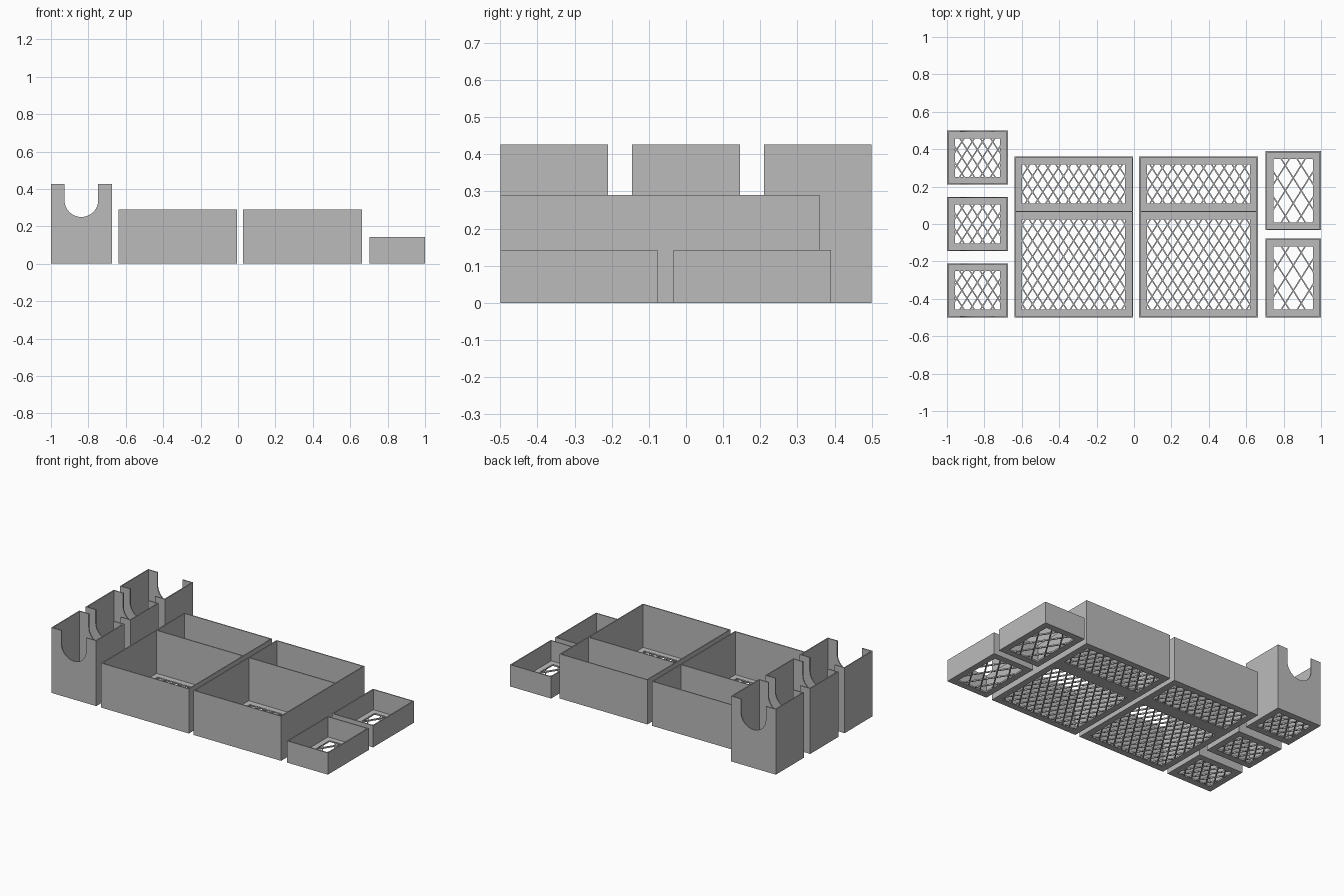
import bpy, bmesh, math
from mathutils import Matrix, Vector

if "Cube" in bpy.data.objects:
    bpy.data.objects.remove(bpy.data.objects["Cube"], do_unlink=True)

WALL, FLOOR, RIM, STRAND = 0.007, 0.01, 0.042, 0.007

grey = bpy.data.materials.new("plain grey")
grey.use_nodes = True
grey.diffuse_color = (0.5, 0.5, 0.5, 1)
grey.node_tree.nodes["Principled BSDF"].inputs["Base Color"].default_value = (0.5, 0.5, 0.5, 1)


def finish(bm, name):
    bmesh.ops.recalc_face_normals(bm, faces=bm.faces)
    mesh = bpy.data.meshes.new(name)
    bm.to_mesh(mesh)
    bm.free()
    mesh.materials.append(grey)
    obj = bpy.data.objects.new(name, mesh)
    bpy.context.collection.objects.link(obj)
    return obj


def box(bm, x0, x1, y0, y1, z0, z1):
    centre = Matrix.Translation(((x0 + x1) / 2, (y0 + y1) / 2, (z0 + z1) / 2))
    size = Matrix.Diagonal((x1 - x0, y1 - y0, z1 - z0, 1))
    bmesh.ops.create_cube(bm, size=1, matrix=centre @ size)


def notched_wall(bm, x0, x1, y, height, radius=0.09, arc_z=0.34):
    """Upright wall with a U-shaped cut-out in its top edge."""
    mid = (x0 + x1) / 2
    arc = [(mid + radius * math.cos(a), arc_z - radius * math.sin(a))
           for a in (math.pi * i / 24 for i in range(25))]
    outline = [(x0, 0), (x1, 0), (x1, height), (mid + radius, height)]
    outline += arc + [(mid - radius, height), (x0, height)]
    face = bm.faces.new([bm.verts.new((x, y, z)) for x, z in outline])
    ext = bmesh.ops.extrude_face_region(bm, geom=[face])
    moved = [v for v in ext["geom"] if isinstance(v, bmesh.types.BMVert)]
    bmesh.ops.translate(bm, verts=moved, vec=(0, WALL, 0))


def lattice(name, x0, x1, y0, y1, pitch_x, pitch_y):
    """Diamond mesh of crossing bars, tucked slightly into the floor frame."""
    bm = bmesh.new()
    tuck = 0.006
    x0, x1, y0, y1 = x0 - tuck, x1 + tuck, y0 - tuck, y1 + tuck
    mx, my = (x0 + x1) / 2, (y0 + y1) / 2
    slope = pitch_x / pitch_y
    count = int(((x1 - x0) + (y1 - y0) * slope) / pitch_x) + 2
    for side in (1, -1):
        thick = FLOOR - 0.001 if side > 0 else FLOOR - 0.002
        for i in range(-count, count + 1):
            c = mx + (i + 0.5) * pitch_x
            ya, yb = sorted(my + side * (x - c) / slope for x in (x0, x1))
            ya, yb = max(ya, y0), min(yb, y1)
            if yb - ya < 0.01:
                continue
            a = Vector((c + side * (ya - my) * slope, ya, FLOOR / 2))
            b = Vector((c + side * (yb - my) * slope, yb, FLOOR / 2))
            angle = math.atan2(b.y - a.y, b.x - a.x)
            place = Matrix.Translation((a + b) / 2) @ Matrix.Rotation(angle, 4, 'Z')
            size = Matrix.Diagonal(((b - a).length, STRAND, thick, 1))
            bmesh.ops.create_cube(bm, size=1, matrix=place @ size)
    finish(bm, name)


def tray(name, x0, x1, y0, y1, height, pitch, divider=None, notched=False):
    bm = bmesh.new()
    # front and back walls
    for y in (y0, y1 - WALL):
        if notched:
            notched_wall(bm, x0, x1, y, height)
        else:
            box(bm, x0, x1, y, y + WALL, 0, height)
    # side walls
    for x in (x0, x1 - WALL):
        box(bm, x, x + WALL, y0 + WALL, y1 - WALL, 0, height)
    # floor frame around one or two mesh windows
    xa, xb, ya, yb = x0 + WALL, x1 - WALL, y0 + WALL, y1 - WALL
    wx0, wx1 = x0 + RIM, x1 - RIM
    box(bm, xa, wx0, ya, yb, 0, FLOOR)
    box(bm, wx1, xb, ya, yb, 0, FLOOR)
    box(bm, wx0, wx1, ya, y0 + RIM, 0, FLOOR)
    box(bm, wx0, wx1, y1 - RIM, yb, 0, FLOOR)
    windows = [(y0 + RIM, y1 - RIM)]
    if divider is not None:
        box(bm, wx0, wx1, divider - RIM, divider + RIM, 0, FLOOR)
        box(bm, xa, xb, divider - WALL / 2, divider + WALL / 2, FLOOR, height)
        windows = [(y0 + RIM, divider - RIM), (divider + RIM, y1 - RIM)]
    finish(bm, name)
    for label, (wa, wb) in zip(("front", "back"), windows):
        lattice(f"{name}_{label}_mesh", wx0, wx1, wa, wb, *pitch)


# tall notched bins along the right side
for label, y in (("front", -0.355), ("middle", 0), ("back", 0.355)):
    tray(f"tall_bin_{label}", -1, -0.675, y - 0.145, y + 0.145, 0.427,
         (0.055, 0.085), notched=True)

# two large divided trays
for label, x in (("right", -0.64), ("left", 0.027)):
    tray(f"large_tray_{label}", x, x + 0.635, -0.5, 0.36, 0.291,
         (0.055, 0.085), divider=0.067)

# shallow trays along the left side
for label, y in (("front", -0.5), ("back", -0.033)):
    tray(f"shallow_tray_{label}", 0.703, 1, y, y + 0.423, 0.142, (0.085, 0.135))
